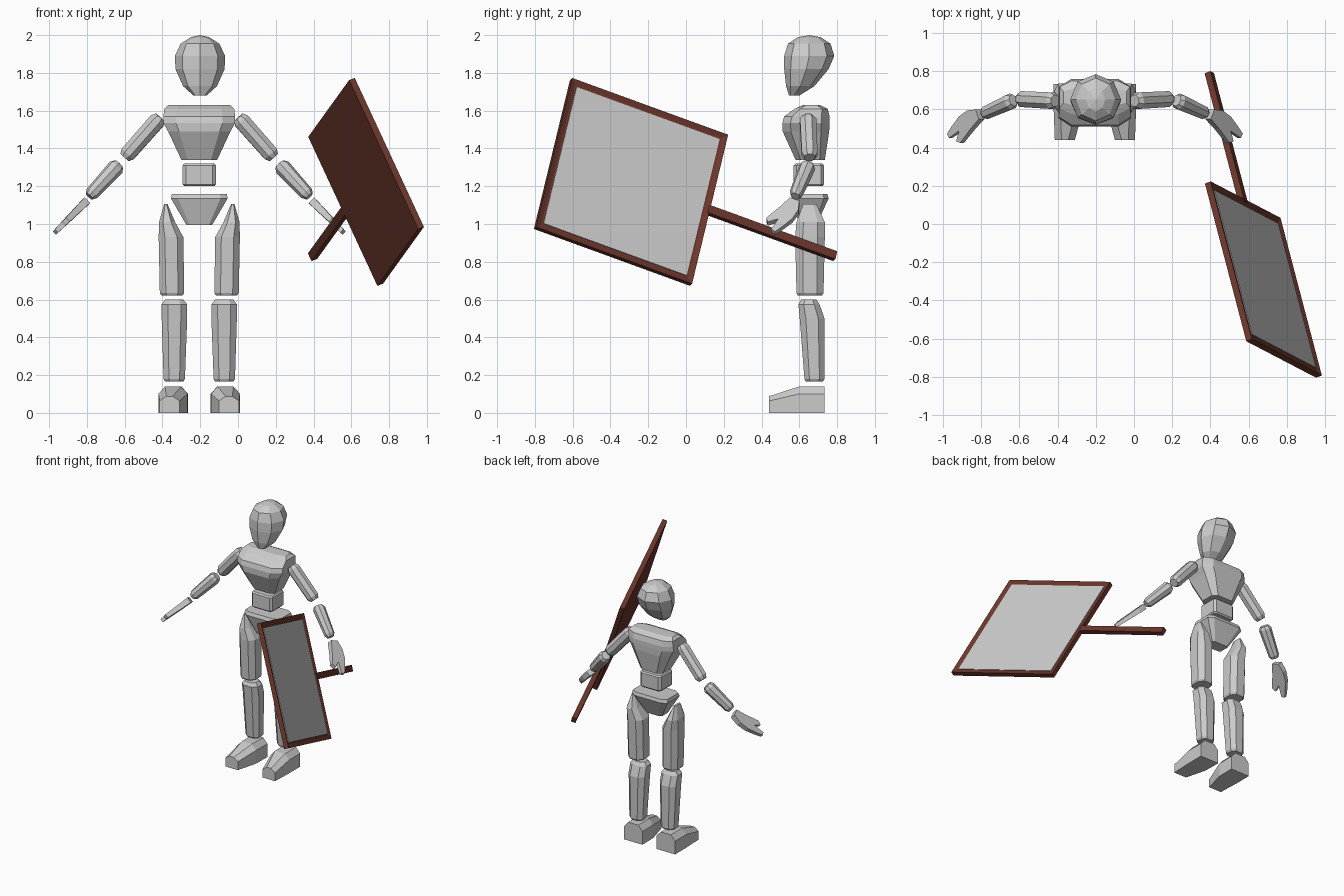
import bpy, bmesh, math
from mathutils import Vector, Matrix

if "Cube" in bpy.data.objects:
    bpy.data.objects.remove(bpy.data.objects["Cube"])

CX = -0.205  # centre line of the figure

brown = bpy.data.materials.new("brown_wood")
brown.diffuse_color = (0.15, 0.038, 0.025, 1)
brown.use_nodes = True
brown.node_tree.nodes["Principled BSDF"].inputs["Base Color"].default_value = brown.diffuse_color


def finish(name, bm, x=0.0, mirror=False, mat=None):
    bmesh.ops.recalc_face_normals(bm, faces=bm.faces)
    me = bpy.data.meshes.new(name)
    bm.to_mesh(me)
    bm.free()
    ob = bpy.data.objects.new(name, me)
    bpy.context.collection.objects.link(ob)
    ob.location.x = x
    if mirror:
        ob.modifiers.new("mirror", 'MIRROR').use_mirror_merge = False
    if mat:
        me.materials.append(mat)
    return ob


def loft(rings):
    bm = bmesh.new()
    loops = [[bm.verts.new(p) for p in r] for r in rings]
    for a, b in zip(loops, loops[1:]):
        for i in range(len(a)):
            j = (i + 1) % len(a)
            bm.faces.new((a[i], a[j], b[j], b[i]))
    bm.faces.new(loops[0])
    bm.faces.new(loops[-1])
    return bm


def chamfered(a0, a1, b0, b1, c=0.3):
    # rectangle with cut corners, c is the fraction of the half size
    unit = [(1, c - 1), (1, 1 - c), (1 - c, 1), (c - 1, 1),
            (-1, 1 - c), (-1, c - 1), (c - 1, -1), (1 - c, -1)]
    return [((a0 + a1) / 2 + u * (a1 - a0) / 2, (b0 + b1) / 2 + v * (b1 - b0) / 2)
            for u, v in unit]


def stack(rows, c=0.3):
    # rows: z, x0, x1, y0, y1
    return loft([[(x, y, r[0]) for x, y in chamfered(*r[1:], c)] for r in rows])


def limb(p, q, r0, r1):
    # eight-sided rod with tapered ends
    p, q = Vector(p), Vector(q)
    rot = (q - p).to_track_quat('Z', 'Y')
    rings = []
    for t, s in ((0, 0.7), (0.09, 1), (0.91, 1), (1, 0.7)):
        r = (r0 + (r1 - r0) * t) * s
        rings.append([p.lerp(q, t) + rot @ Vector((r * math.cos(k), r * math.sin(k), 0))
                      for k in (math.pi * (i + 0.5) / 4 for i in range(8))])
    return loft(rings)


# head: eight-sided, a ridge down the face, chin forward
rows = [(1.68, .035, .545, .60), (1.73, .09, .53, .68), (1.82, .13, .52, .755),
        (1.89, .133, .52, .785), (1.955, .102, .54, .765), (1.988, .05, .59, .715)]
head = loft([[(w * math.cos(i * math.pi / 4),
               (y0 + y1) / 2 + (y1 - y0) / 2 * math.sin(i * math.pi / 4), z)
              for i in range(8)] for z, w, y0, y1 in rows])
head.faces.ensure_lookup_table()
bmesh.ops.recalc_face_normals(head, faces=head.faces)
bmesh.ops.poke(head, faces=[head.faces[-1]], offset=0.012)
finish("head", head, CX + 0.004)

# torso
finish("chest", stack([(1.34, -.095, .095, .58, .735), (1.49, -.165, .165, .512, .758),
                       (1.535, -.19, .19, .51, .76), (1.57, -.19, .19, .52, .76),
                       (1.61, -.185, .185, .575, .75), (1.63, -.165, .165, .62, .71)], .35), CX)
finish("abdomen", stack([(1.2, -.08, .08, .58, .722), (1.21, -.088, .088, .57, .73),
                         (1.31, -.088, .088, .57, .73), (1.32, -.08, .08, .58, .722)], .2), CX)
finish("pelvis", stack([(.995, -.068, .068, .60, .69), (1.135, -.15, .15, .56, .755),
                        (1.16, -.145, .145, .57, .748)], .25), CX)

# legs
finish("thighs", stack([(1.105, .168, .186, .62, .69), (1.01, .128, .213, .585, .735),
                        (.93, .084, .215, .578, .735), (.635, .08, .209, .585, .728),
                        (.622, .088, .2, .592, .72)], .5), CX, True)
finish("shins", stack([(.6, .085, .18, .61, .69), (.575, .064, .199, .595, .707),
                       (.5, .064, .199, .602, .733), (.18, .076, .189, .627, .733),
                       (.165, .085, .18, .635, .725)], .5), CX, True)

# feet: cross-sections from toe to heel with cut upper corners
sections = []
for y, x0, x1, z1 in ((.44, .105, .21, .088), (.6, .062, .216, .14), (.733, .06, .216, .14)):
    sections.append([(x0, y, 0), (x1, y, 0), (x1, y, z1 * .72), (x1 - .035, y, z1),
                     (x0 + .035, y, z1), (x0, y, z1 * .72)])
finish("feet", loft(sections), CX, True)

# arms
finish("upper_arms", limb((.207, .645, 1.565), (.395, .655, 1.352), .047, .045), CX, True)
finish("forearms", limb((.427, .648, 1.315), (.582, .578, 1.147), .045, .036), CX, True)

# hands: mitten outline with thumb, thick at the palm
d = Vector((.61, -.43, -.61)).normalized()
n = Vector((1, 0, 1)).normalized()
w = d.cross(n)
if w.y < 0:
    w.negate()
outline = [(0, -.028), (0, .028), (.06, .052), (.13, .052), (.2, .032), (.255, .012),
           (.25, -.014), (.165, -.015), (.21, -.055), (.185, -.075), (.08, -.045)]
base = Vector((.602, .575, 1.117))
hand = loft([[base + d * a + w * b + n * s * (.021 - .035 * a) for a, b in outline]
             for s in (-1, 1)])
finish("hands", hand, CX, True)

# signboard: u runs along the handle, v across, nrm out of the grey face
u = Vector((-.24, .915, -.333)).normalized()
v = Vector((.41, -.208, -.89))
v = (v - u * v.dot(u)).normalized()
nrm = v.cross(u)
if nrm.x < 0:
    nrm.negate()
centre = Vector((.678, -.291, 1.223))
LU, LV, T = .905, .89, .034


def slab(name, s0, s1, width, n0, n1, mat, rim=0):
    bm = bmesh.new()
    bmesh.ops.create_cube(bm, size=1)
    if rim:
        # sunken field inside the rim
        top = max(bm.faces, key=lambda f: f.calc_center_median().z)
        inner = bmesh.ops.inset_region(bm, faces=[top], thickness=rim)
        for vert in top.verts:
            vert.co.z -= .3
    for vert in bm.verts:
        x, y, z = vert.co
        vert.co = (centre + u * ((s0 + s1) / 2 + x * (s1 - s0)) + v * (y * width)
                   + nrm * ((n0 + n1) / 2 + z * (n1 - n0)))
    finish(name, bm, mat=mat)


slab("sign_frame", -LU / 2, LU / 2, LV, -T / 2, T / 2, brown, .042)
slab("sign_panel", -LU / 2 + .038, LU / 2 - .038, LV - .075, 0, T / 2 - .006, None)
slab("sign_handle", LU / 2 - .01, 1.185, .046, -T / 2, T / 2, brown)
